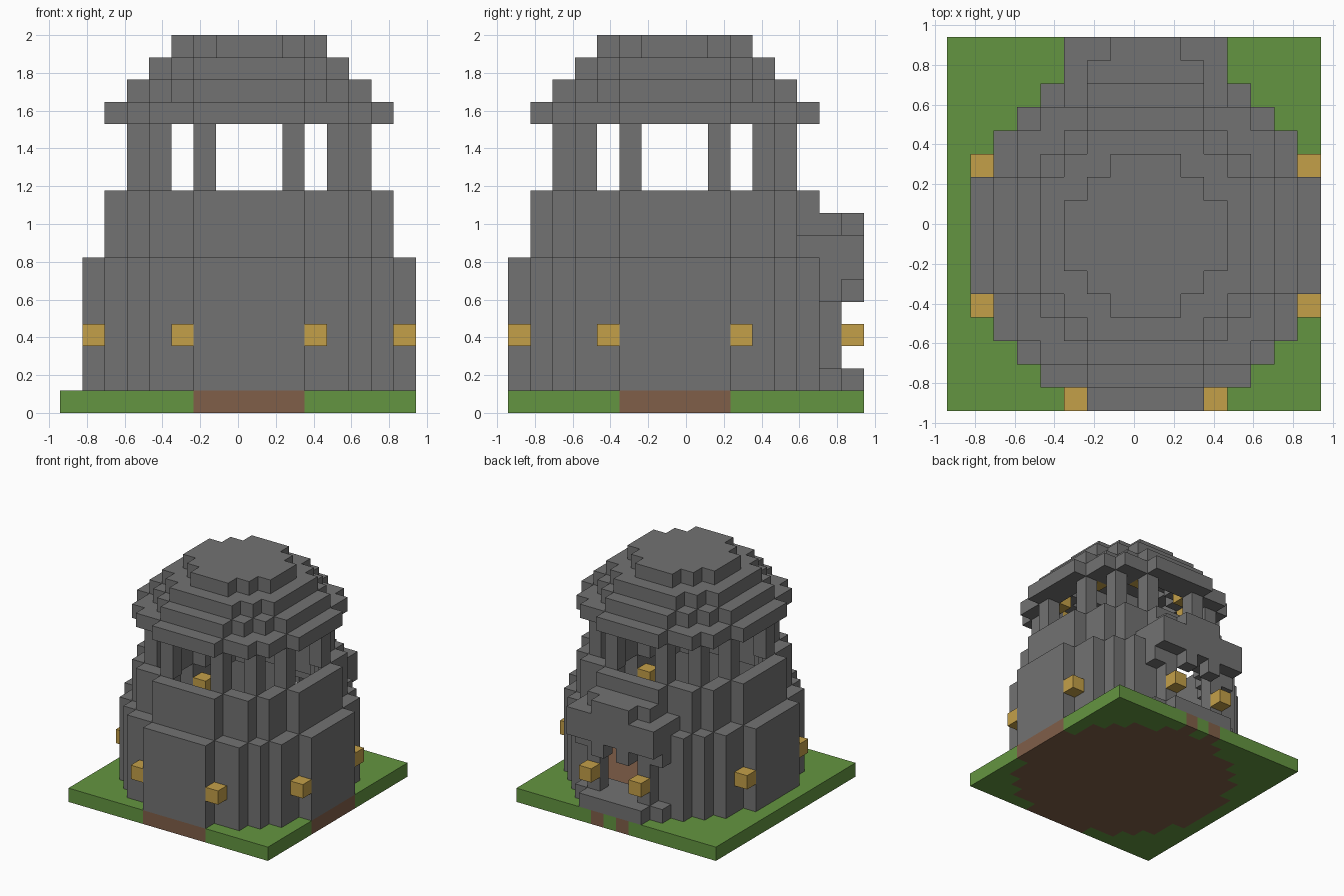
import bpy
import bmesh
from mathutils import Vector

cube = bpy.data.objects.get("Cube")
if cube:
    bpy.data.objects.remove(cube, do_unlink=True)

U = 2 / 17                              # block size
CORNER = Vector((-8 * U, -8 * U, 0))    # outer corner of the base
CX, CY = 8, 7                           # block column of the tower axis


def material(name, rgb):
    m = bpy.data.materials.new(name)
    m.use_nodes = True
    color = (*rgb, 1)
    m.diffuse_color = color
    m.node_tree.nodes["Principled BSDF"].inputs["Base Color"].default_value = color
    return m


STONE = material("grey stone", (0.17, 0.17, 0.17))
GRASS = material("green grass", (0.127, 0.3, 0.052))
SOIL = material("brown soil", (0.216, 0.114, 0.066))
LAMP = material("golden lamp", (0.55, 0.35, 0.066))


# Block sets, measured in blocks from the tower axis
def disc(r):
    return {(x, y) for x in range(-r, r + 1) for y in range(-r, r + 1)
            if x * x + y * y <= (r + 0.5) ** 2}


def ring(outer, inner):
    return disc(outer) - disc(inner)


def stack(plan, z0, z1):
    return {(x, y, z) for x, y in plan for z in range(z0, z1 + 1)}


def row(half, ys):
    return {(x, y) for x in range(-half, half + 1) for y in ys}


def corners(a, b):
    return {(sx * a, sy * b) for sx in (-1, 1) for sy in (-1, 1)}


def pair(x, y):
    return {(-x, y), (x, y)}


parts = []


def part(name, mat, blocks):
    taken = set().union(*(p[2] for p in parts))
    parts.append((name, mat, blocks - taken))


# Ground slab with the soil under the tower
soil = disc(7) | pair(1, 8)
plot = {(x - CX, y - CY) for x in range(16) for y in range(16)}
part("soil_floor", SOIL, stack(soil, 0, 0))
part("grass_base", GRASS, stack(plot - soil, 0, 0))

# Lamps: outside walls, beside the doorway, inside walls, under the roof
part("outer_lamps", LAMP, stack(corners(7, 3) | pair(3, -7), 3, 3))
part("door_lamps", LAMP, stack(pair(2, 8), 3, 3))
part("inner_lamps", LAMP, stack(corners(5, 3), 5, 5))
part("roof_lamps", LAMP, stack(corners(4, 2) | corners(2, 4), 13, 13))

# Tower walls with a doorway at the back
part("lower_wall", STONE, stack(ring(7, 6), 1, 6) - stack(row(1, (6, 7)), 1, 5))
part("upper_wall", STONE, stack(ring(6, 5), 7, 9))
part("pillars", STONE, stack(corners(5, 2) | corners(2, 5) | corners(4, 4), 10, 12))

# Porch: doorstep, stepped canopy and hanging teeth
part("doorstep", STONE, stack(row(2, (6, 7, 8)) | pair(3, 7), 1, 1))
part("canopy", STONE, stack(row(3, (7, 8)), 6, 6) | stack(row(3, (6, 7, 8)), 7, 7)
     | stack(row(2, (7,)) | row(1, (8,)), 8, 8))
part("canopy_brackets", STONE, stack(pair(3, 7), 5, 5))
part("canopy_teeth", STONE, stack(pair(1, 8), 5, 5))

# Stepped hollow dome, closed at the top
for i, name in enumerate(("roof_eave", "roof_step_low", "roof_step_high")):
    part(name, STONE, stack(ring(6 - i, 4 - i), 13 + i, 13 + i))
part("roof_cap", STONE, stack(disc(3), 16, 16))

# Only faces with open air in front of them are built
solid = set().union(*(p[2] for p in parts))


def add_face(bm, block, axis, side):
    a, b = (axis + 1) % 3, (axis + 2) % 3
    origin = Vector((block[0] + CX, block[1] + CY, block[2]))
    loop = ((0, 0), (1, 0), (1, 1), (0, 1))
    verts = []
    for s, t in (loop if side > 0 else reversed(loop)):
        p = origin.copy()
        p[axis] += side > 0
        p[a] += s
        p[b] += t
        verts.append(bm.verts.new(CORNER + p * U))
    bm.faces.new(verts)


def build(name, mat, blocks):
    bm = bmesh.new()
    for block in sorted(blocks):
        for axis in range(3):
            for side in (-1, 1):
                near = list(block)
                near[axis] += side
                if tuple(near) not in solid:
                    add_face(bm, block, axis, side)
    bmesh.ops.remove_doubles(bm, verts=bm.verts, dist=U / 100)
    mesh = bpy.data.meshes.new(name)
    bm.to_mesh(mesh)
    bm.free()
    mesh.materials.append(mat)
    obj = bpy.data.objects.new(name, mesh)
    bpy.context.collection.objects.link(obj)


for p in parts:
    build(*p)
